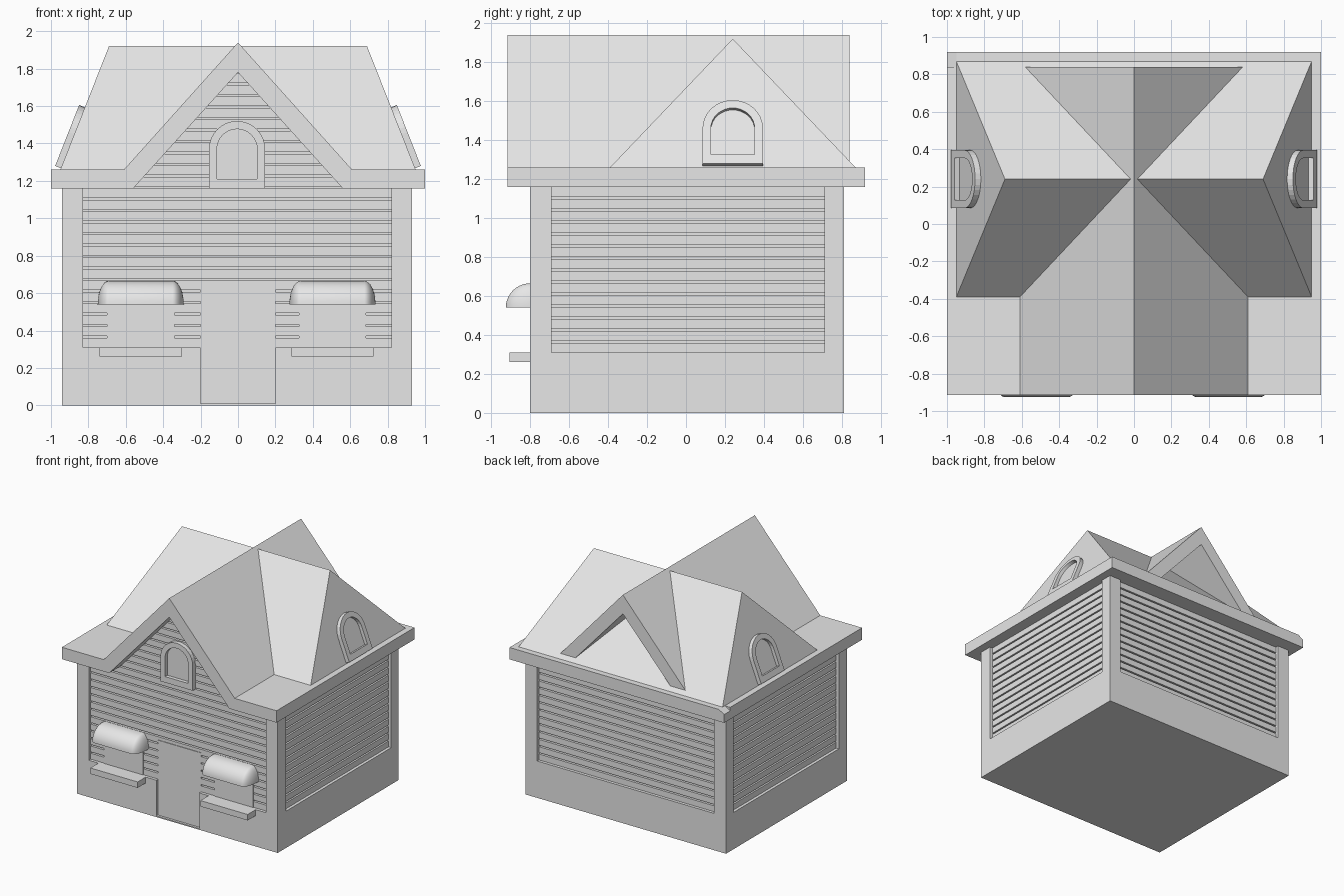
import bpy
import bmesh
from math import sin, cos, pi, radians
from mathutils import Matrix, Vector

cube = bpy.data.objects.get("Cube")
if cube:
    bpy.data.objects.remove(cube, do_unlink=True)

grey = bpy.data.materials.new("plain grey")
grey.use_nodes = True
grey.diffuse_color = (0.8, 0.8, 0.8, 1)
grey.node_tree.nodes["Principled BSDF"].inputs["Base Color"].default_value = (0.8, 0.8, 0.8, 1)


def finish(name, bm):
    bmesh.ops.recalc_face_normals(bm, faces=bm.faces)
    mesh = bpy.data.meshes.new(name)
    bm.to_mesh(mesh)
    bm.free()
    mesh.materials.append(grey)
    obj = bpy.data.objects.new(name, mesh)
    bpy.context.collection.objects.link(obj)
    return obj


def add_prism(bm, outline, y0, y1):
    """Extrude an x-z outline along y."""
    front = [bm.verts.new((x, y0, z)) for x, z in outline]
    back = [bm.verts.new((x, y1, z)) for x, z in outline]
    bm.faces.new(front)
    bm.faces.new(back[::-1])
    for i in range(len(outline)):
        j = (i + 1) % len(outline)
        bm.faces.new((front[i], back[i], back[j], front[j]))


def prism(name, outline, y0, y1):
    bm = bmesh.new()
    add_prism(bm, outline, y0, y1)
    return finish(name, bm)


def rect(x0, x1, z0, z1):
    return [(x0, z0), (x1, z0), (x1, z1), (x0, z1)]


def box(name, x0, x1, y0, y1, z0, z1):
    return prism(name, rect(x0, x1, z0, z1), y0, y1)


# Outer wall limits, siding openings and main heights
L, R, F, B = -0.94, 0.93, -0.80, 0.81
SL, SR, SF, SB = -0.83, 0.82, -0.69, 0.71
SILL, EAVE, DECK = 0.31, 1.16, 1.26
IN, FACE = 0.05, 0.025
PITCH, BOARD = 0.0615, 0.0495

# Walls: core, base course and corner posts
box("wall_core", L + IN, R - IN, F + IN, B - IN, 0, EAVE)
box("base_front_right", L, -0.2, F, SF, 0, SILL)
box("base_front_left", 0.2, R, F, SF, 0, SILL)
box("base_back", L, R, SB, B, 0, SILL)
box("base_right", L, SL, F, B, 0, SILL)
box("base_left", SR, R, F, B, 0, SILL)
for xn, x0, x1 in (("right", L, SL), ("left", SR, R)):
    for yn, y0, y1 in (("front", F, SF), ("back", SB, B)):
        box(f"corner_post_{yn}_{xn}", x0, x1, y0, y1, SILL, EAVE)

# Horizontal siding boards on every wall
sides = {
    "front": (SL, SR, F + FACE, F + IN),
    "back": (SL, SR, B - IN, B - FACE),
    "right": (L + FACE, L + IN, SF, SB),
    "left": (R - IN, R - FACE, SF, SB),
}
for side, (x0, x1, y0, y1) in sides.items():
    bm = bmesh.new()
    for i in range(14):
        z = SILL + i * PITCH
        add_prism(bm, rect(x0, x1, z, min(z + BOARD, EAVE)), y0, y1)
    finish(f"siding_{side}", bm)

# Front gable wall with boards clipped to the triangle
PEAK_IN, HALF_IN = 1.78, 0.56


def half_width(z):
    return max(HALF_IN * (PEAK_IN - z) / (PEAK_IN - EAVE), 0.002)


prism("gable_wall", [(-HALF_IN, EAVE), (HALF_IN, EAVE), (0, PEAK_IN)], F + IN, F + 0.1)
bm = bmesh.new()
for i in range(10):
    z = EAVE + 0.011 + i * PITCH
    top = min(z + BOARD, PEAK_IN)
    a, b = half_width(z), half_width(top)
    add_prism(bm, [(-a, z), (a, z), (b, top), (-b, top)], F + FACE, F + IN)
finish("gable_siding", bm)

# Main roof: eave deck and gabled sheet share one section
half = [(1, EAVE), (1, DECK), (0.61, DECK)]
section = ([(0, PEAK_IN), (HALF_IN, EAVE)] + half + [(0, 1.94)]
           + [(-x, z) for x, z in reversed(half)] + [(-HALF_IN, EAVE)])
prism("main_roof", section, -0.915, 0.84)
box("eave_back", -0.95, 1, 0.7, 0.92, EAVE, DECK)
prism("eave_corner", [(-1, EAVE), (-0.95, EAVE), (-0.95, DECK), (-1, DECK - 0.03)], 0.84, 0.92)

# Cross roof with leaning end faces
bm = bmesh.new()
base = [bm.verts.new((x, y, DECK)) for x, y in
        ((-0.95, -0.39), (0.95, -0.39), (0.95, 0.87), (-0.95, 0.87))]
ridge = [bm.verts.new((x, 0.24, 1.92)) for x in (-0.69, 0.69)]
bm.faces.new(base[::-1])
bm.faces.new((base[0], base[1], ridge[1], ridge[0]))
bm.faces.new((base[2], base[3], ridge[0], ridge[1]))
bm.faces.new((base[1], base[2], ridge[1]))
bm.faces.new((base[3], base[0], ridge[0]))
finish("cross_roof", bm)


# Arched window frames
def arch(width, bottom, top, steps=16):
    r = width / 2
    curve = [(r * cos(pi * i / steps), top - r + r * sin(pi * i / steps))
             for i in range(steps + 1)]
    return [(r, bottom)] + curve + [(-r, bottom)]


def arched_window(name, origin, up, out, width, height, depth):
    up, out = Vector(up).normalized(), Vector(out).normalized()
    frame = Matrix((up.cross(out), up, out)).transposed()
    outer = arch(width, 0, height)
    inner = arch(width - 0.085, 0.05, height - 0.043)
    bm = bmesh.new()
    loops = [[bm.verts.new(Vector(origin) + frame @ Vector((x, y, d))) for x, y in pts]
             for pts, d in ((outer, -0.01), (outer, depth), (inner, depth), (inner, 0.004))]
    for a, b in zip(loops, loops[1:]):
        for i in range(len(a)):
            j = (i + 1) % len(a)
            bm.faces.new((a[i], a[j], b[j], b[i]))
    bm.faces.new(loops[-1])
    bm.faces.new(loops[0])
    return finish(name, bm)


arched_window("gable_window", (-0.005, F + FACE, EAVE), (0, 0, 1), (0, -1, 0), 0.30, 0.36, 0.035)
for name, s in (("left", 1), ("right", -1)):
    arched_window(f"roof_window_{name}", (s * 0.948, 0.24, DECK + 0.008),
                  (-s * 0.26, 0, 0.66), (s * 0.66, 0, 0.26), 0.31, 0.35, 0.032)

# Door and threshold
box("door", -0.2, 0.2, F + 0.02, F + IN, 0.01, 0.64)
box("threshold", -0.2, 0.2, F, F + IN, 0, 0.01)


# Rounded awning: quarter-round section closing into domed ends
def awning(name, cx):
    bm = bmesh.new()
    steps = 10
    stations = [(-0.17 - 0.06 * cos(pi / 2 * i / steps), sin(pi / 2 * i / steps))
                for i in range(steps + 1)]
    stations += [(-x, s) for x, s in reversed(stations)]
    rows = []
    for x, s in stations:
        s = max(s, 0.001)
        rows.append([bm.verts.new((cx + x, F - 0.125 * s * cos(pi / 2 * k / steps),
                                   0.54 + 0.125 * s * sin(pi / 2 * k / steps)))
                     for k in range(steps + 1)]
                    + [bm.verts.new((cx + x, F + 0.03, 0.54 + 0.125 * s)),
                       bm.verts.new((cx + x, F + 0.03, 0.54))])
    for a, b in zip(rows, rows[1:]):
        for k in range(len(a)):
            j = (k + 1) % len(a)
            bm.faces.new((a[k], a[j], b[j], b[k]))
    bm.faces.new(rows[0])
    bm.faces.new(rows[-1][::-1])
    obj = finish(name, bm)
    bpy.ops.object.select_all(action="DESELECT")
    obj.select_set(True)
    bpy.context.view_layer.objects.active = obj
    bpy.ops.object.shade_smooth_by_angle(angle=radians(40))


# Shop windows with sill and awning
for name, cx in (("right", -0.52), ("left", 0.505)):
    box(f"window_pane_{name}", cx - 0.18, cx + 0.18, F + 0.02, F + IN, SILL, 0.56)
    box(f"window_sill_{name}", cx - 0.22, cx + 0.22, -0.907, F + 0.02, 0.26, SILL)
    awning(f"awning_{name}", cx)
